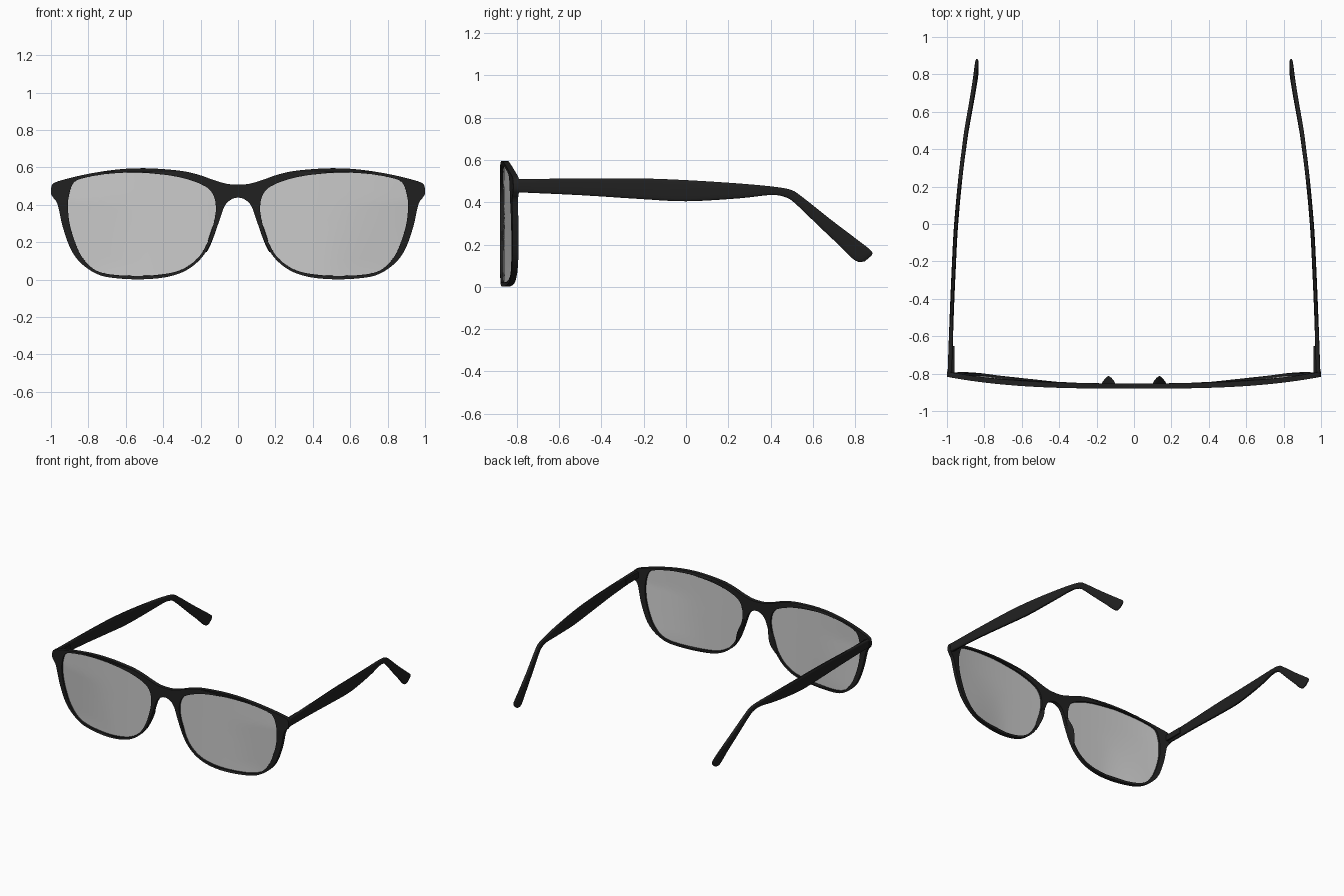
import bpy, bmesh, math
from mathutils import Vector, Matrix

if "Cube" in bpy.data.objects:
    bpy.data.objects.remove(bpy.data.objects["Cube"])


def material(name, color):
    m = bpy.data.materials.new(name)
    m.diffuse_color = color
    m.use_nodes = True
    m.node_tree.nodes["Principled BSDF"].inputs["Base Color"].default_value = m.diffuse_color
    return m


BLACK = material("black_plastic", (0.015, 0.015, 0.015, 1))
GLASS = material("grey_glass", (0.565, 0.565, 0.565, 1))


def spline(pts, closed, steps=5):
    """Catmull-Rom curve through points of any dimension."""
    n, out = len(pts), []
    pick = (lambda i: pts[i % n]) if closed else (lambda i: pts[max(0, min(n - 1, i))])
    for i in range(n if closed else n - 1):
        a, b, c, d = (pick(i + k) for k in (-1, 0, 1, 2))
        for s in range(steps):
            t = s / steps
            out.append(tuple(0.5 * (2*q + (r-p)*t + (2*p-5*q+4*r-u)*t*t + (3*q-p-3*r+u)*t**3)
                             for p, q, r, u in zip(a, b, c, d)))
    if not closed:
        out.append(tuple(pts[-1]))
    return out


def bend(x, z):
    """Depth of the wrapped front at a point of its outline."""
    x = abs(x)
    s = max(0, min(1, (x - 0.42) / 0.38))
    low = max(0, min(1, (0.42 - z) / 0.35))
    return -0.866 + 0.063 * x**3 + 0.02 * s * s * (3 - 2*s) * low


def finish(name, bm, mat, mirror=True, bevel=0):
    bmesh.ops.recalc_face_normals(bm, faces=bm.faces)
    me = bpy.data.meshes.new(name)
    bm.to_mesh(me)
    bm.free()
    me.materials.clear()
    me.materials.append(mat)
    ob = bpy.data.objects.new(name, me)
    bpy.context.collection.objects.link(ob)
    if bevel:
        b = ob.modifiers.new("bevel", 'BEVEL')
        b.width, b.segments, b.limit_method, b.angle_limit = bevel, 2, 'ANGLE', math.radians(55)
    if mirror:
        ob.modifiers.new("mirror", 'MIRROR')
    bpy.ops.object.select_all(action='DESELECT')
    ob.select_set(True)
    bpy.context.view_layer.objects.active = ob
    bpy.ops.object.shade_smooth_by_angle(angle=math.radians(40))
    return ob


# Half outline of the front and outline of one lens opening (x, z)
half = [(0, .508), (.06, .512), (.13, .532), (.2, .557), (.29, .579), (.42, .592), (.53, .595),
        (.65, .588), (.79, .567), (.91, .54), (.98, .518), (.998, .495), (1, .46), (.986, .435),
        (.964, .4), (.936, .278), (.893, .16), (.84, .088), (.765, .035), (.685, .011),
        (.535, .001), (.39, .012), (.283, .046), (.203, .107), (.15, .187), (.107, .294),
        (.075, .385), (.043, .424), (0, .438)]
lens = [(.845, .537), (.738, .56), (.63, .57), (.524, .572), (.337, .552), (.2, .511),
        (.138, .463), (.118, .385), (.132, .294), (.168, .187), (.222, .107), (.302, .053),
        (.405, .028), (.535, .02), (.685, .028), (.775, .058), (.84, .13), (.88, .225),
        (.902, .31), (.909, .39), (.904, .45), (.884, .51)]
outer = spline(half + [(-x, z) for x, z in half[-2:0:-1]], True)
hole = spline(lens, True)

# Frame front: filled curve with two openings, bent around the face
cu = bpy.data.curves.new("front_outline", 'CURVE')
cu.dimensions, cu.fill_mode, cu.extrude = '2D', 'BOTH', 0.014
for loop in (outer, hole, [(-x, z) for x, z in hole]):
    sp = cu.splines.new('POLY')
    sp.points.add(len(loop) - 1)
    for p, (x, z) in zip(sp.points, loop):
        p.co = (x, z, 0, 1)
    sp.use_cyclic_u = True
tmp = bpy.data.objects.new("front_outline", cu)
bpy.context.collection.objects.link(tmp)
deps = bpy.context.evaluated_depsgraph_get()
flat = bpy.data.meshes.new_from_object(tmp.evaluated_get(deps))
bpy.data.objects.remove(tmp)
bm = bmesh.new()
bm.from_mesh(flat)
bmesh.ops.remove_doubles(bm, verts=bm.verts, dist=1e-5)
for v in bm.verts:
    x, z, d = v.co
    v.co = (x, bend(x, z) + d, z)
finish("frame_front", bm, BLACK, mirror=False, bevel=0.005)

# Lenses: concentric rings shrunk towards the middle
bm = bmesh.new()
cx, cz, rings = 0.52, 0.3, []
for k in (1.004, .85, .7, .55, .4, .25, .1):
    ring = []
    for x, z in hole:
        x, z = cx + (x - cx) * k, cz + (z - cz) * k
        ring.append(bm.verts.new((x, bend(x, z), z)))
    rings.append(ring)
for r0, r1 in zip(rings, rings[1:]):
    for i in range(len(r0)):
        j = (i + 1) % len(r0)
        bm.faces.new((r0[i], r0[j], r1[j], r1[i]))
bm.faces.new(rings[-1])
finish("lens", bm, GLASS)

# Nose pads: pointed ellipsoids on the back of the inner rims
bm = bmesh.new()
bmesh.ops.create_uvsphere(bm, u_segments=20, v_segments=12, radius=1)
for v in bm.verts:
    y = v.co.y
    taper = 1 - 0.45 * max(0, y)
    v.co = (v.co.x * .013 * taper, y * (.043 if y > 0 else .018), v.co.z * .11 * taper)
bm.transform(Matrix.Translation((.136, -.856, .25)) @ Matrix.Rotation(-.33, 4, 'Y'))
finish("nose_pad", bm, BLACK)

# Temple arms: top edge (y, z), bottom edge (y, z), outward position x, half thickness
arm = [(-.805, .509, -.805, .447, .985, .012), (-.5, .513, -.5, .433, .975, .011),
       (-.22, .513, -.22, .415, .963, .011), (0, .505, 0, .404, .951, .011),
       (.25, .489, .25, .418, .928, .011), (.42, .473, .4, .434, .908, .011),
       (.5, .457, .468, .424, .898, .011), (.55, .425, .515, .395, .89, .011),
       (.676, .325, .636, .279, .868, .011), (.78, .246, .725, .195, .852, .011),
       (.85, .193, .783, .137, .843, .011), (.88, .166, .815, .118, .84, .009),
       (.878, .148, .845, .12, .839, .004)]
bm = bmesh.new()
prev, first, N = None, None, 16
for yt, zt, yb, zb, x, w in spline(arm, False, 4):
    mid = Vector((x, (yt + yb) / 2, (zt + zb) / 2))
    up = Vector((0, (yt - yb) / 2, (zt - zb) / 2))
    ring = []
    for i in range(N):
        a = 2 * math.pi * (i + .5) / N
        c, s = (math.copysign(abs(f)**.5, f) for f in (math.cos(a), math.sin(a)))
        ring.append(bm.verts.new(mid + up * c + Vector((w * s, 0, 0))))
    if prev:
        for i in range(N):
            bm.faces.new((prev[i], prev[(i+1) % N], ring[(i+1) % N], ring[i]))
    first = first or ring
    prev = ring
bm.faces.new(first)
bm.faces.new(prev)
finish("temple_arm", bm, BLACK)

# Hinge blocks on the inside of the arms
bm = bmesh.new()
bmesh.ops.create_cube(bm, size=1, matrix=Matrix.Translation((.97, -.728, .478))
                      @ Matrix.Diagonal((.022, .15, .046, 1)))
finish("hinge_block", bm, BLACK, bevel=0.003)
